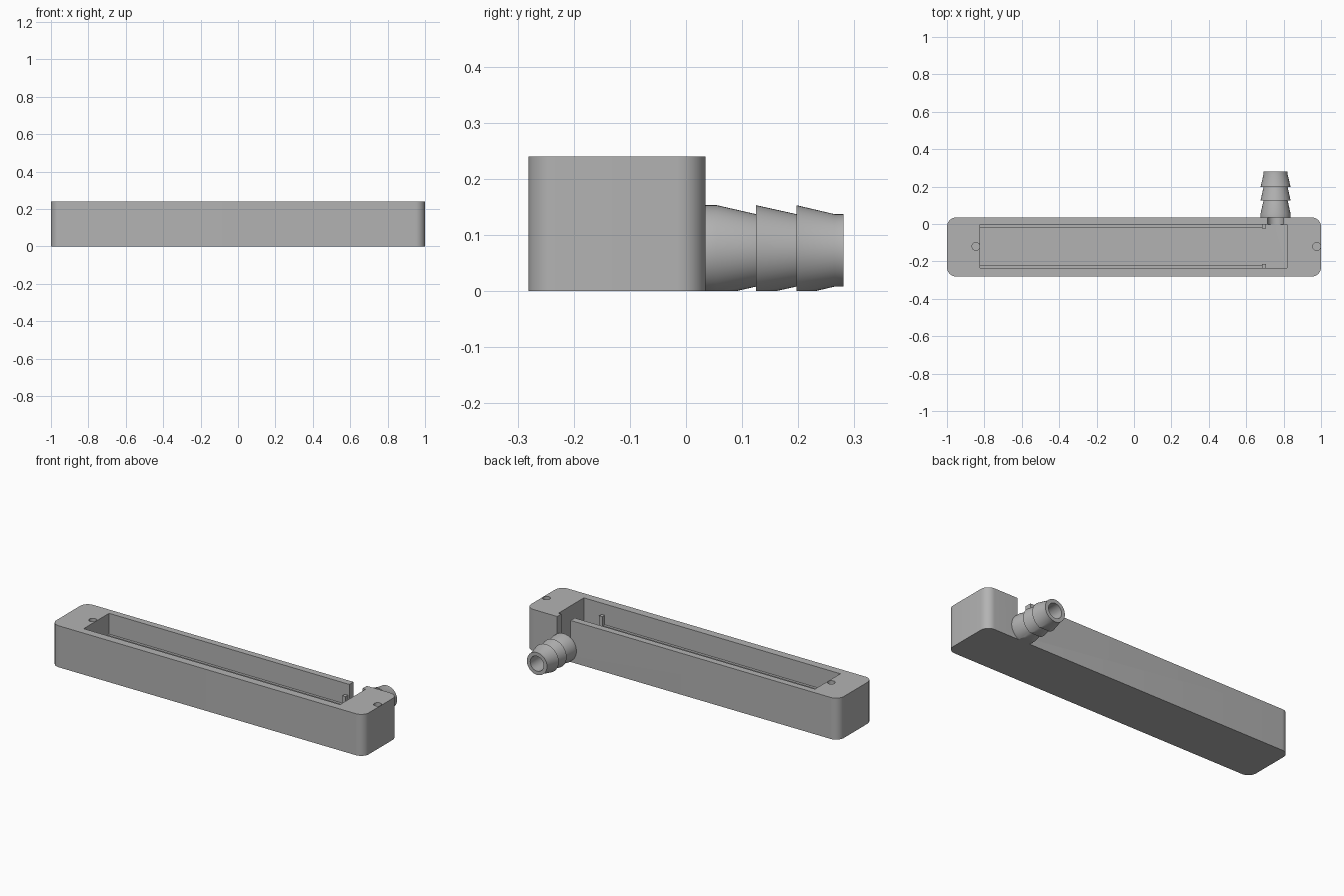
import bpy, bmesh
from math import pi, sin, cos
from mathutils import Matrix

if "Cube" in bpy.data.objects:
    bpy.data.objects.remove(bpy.data.objects["Cube"])

grey = bpy.data.materials.new("plain grey")
grey.use_nodes = True
grey.diffuse_color = (0.45, 0.45, 0.45, 1)
grey.node_tree.nodes["Principled BSDF"].inputs["Base Color"].default_value = grey.diffuse_color


def finish(name, bm):
    bmesh.ops.recalc_face_normals(bm, faces=bm.faces)
    mesh = bpy.data.meshes.new(name)
    bm.to_mesh(mesh)
    bm.free()
    mesh.materials.append(grey)
    obj = bpy.data.objects.new(name, mesh)
    bpy.context.collection.objects.link(obj)
    return obj


def box(name, x, y, z, radius=0):
    """Box from (low, high) ranges, optionally with rounded upright edges."""
    bm = bmesh.new()
    bmesh.ops.create_cube(bm, size=1)
    for v in bm.verts:
        v.co = [r[0] if c < 0 else r[1] for c, r in zip(v.co, (x, y, z))]
    if radius:
        upright = [e for e in bm.edges
                   if abs(e.verts[0].co.z - e.verts[1].co.z) > 0.01]
        bmesh.ops.bevel(bm, geom=upright, offset=radius, segments=10,
                        profile=0.5, affect='EDGES')
    return finish(name, bm)


def cylinder(name, radius, depth, location, along_y=False):
    bm = bmesh.new()
    turn = Matrix.Rotation(pi / 2 if along_y else 0, 4, 'X')
    bmesh.ops.create_cone(bm, cap_ends=True, segments=40, radius1=radius,
                          radius2=radius, depth=depth,
                          matrix=Matrix.Translation(location) @ turn)
    return finish(name, bm)


def select(obj):
    bpy.ops.object.select_all(action='DESELECT')
    obj.select_set(True)
    bpy.context.view_layer.objects.active = obj


def cut(obj, cutter):
    """Subtract the cutter and discard it."""
    cutter.hide_render = True
    select(obj)
    mod = obj.modifiers.new("cut", 'BOOLEAN')
    mod.operation, mod.solver, mod.object = 'DIFFERENCE', 'EXACT', cutter
    bpy.ops.object.modifier_apply(modifier=mod.name)
    bpy.data.objects.remove(cutter)


HEIGHT, FLOOR = 0.24, 0.03
BACK = 0.035
IN_FRONT, IN_BACK = -0.235, -0.003
PORT_X, PORT_Z, BORE = 0.757, 0.0725, 0.043

# Rounded case with an open tray
case = box("case", (-1, 1), (-0.281, BACK), (0, HEIGHT), radius=0.05)
cut(case, box("tray_cutter", (-0.823, 0.818), (IN_FRONT, IN_BACK), (FLOOR, 0.4)))

# Outlet slot in the back wall, round at the bottom
cut(case, cylinder("outlet_cutter", BORE, 0.1, (PORT_X, 0.02, PORT_Z), True))
cut(case, box("slot_cutter", (PORT_X - BORE, PORT_X + BORE), (-0.03, 0.07), (PORT_Z, 0.4)))

# Blind screw holes at both ends
for x in (-0.845, 0.977):
    cut(case, cylinder("screw_cutter", 0.021, 0.3, (x, -0.12, 0.25)))

# Board ledges along the tray walls, each with a stop post
for side, wall, inward in (("front", IN_FRONT, 1), ("back", IN_BACK, -1)):
    def span(depth):
        return sorted((wall - inward * 0.005, wall + inward * depth))
    box(side + "_ledge", (-0.826, 0.69), span(0.015), (FLOOR - 0.005, 0.12))
    box(side + "_stop_post", (0.685, 0.705), span(0.022), (FLOOR - 0.005, 0.175))

# Barbed hose connector: (y, radius) profile revolved around its bore
BIG, SMALL = 0.0805, 0.0645
profile = [(BACK, BORE), (BACK, BIG), (0.055, BIG), (0.125, SMALL),
           (0.125, BIG), (0.197, SMALL), (0.197, BIG), (0.265, SMALL),
           (0.281, SMALL), (0.281, BORE)]
bm = bmesh.new()
SIDES = 48
rings = []
for i in range(SIDES):
    a = 2 * pi * i / SIDES
    rings.append([bm.verts.new((PORT_X + r * cos(a), y, PORT_Z + r * sin(a)))
                  for y, r in profile])
for i in range(SIDES):
    here, there = rings[i - 1], rings[i]
    for j in range(len(profile)):
        bm.faces.new((here[j - 1], here[j], there[j], there[j - 1]))
connector = finish("hose_connector", bm)
# Flatten the underside level with the case
cut(connector, box("underside_cutter", (0.5, 1), (-0.1, 0.4), (-0.2, 0)))

for obj in (case, connector):
    select(obj)
    bpy.ops.object.shade_smooth_by_angle(angle=0.35)
